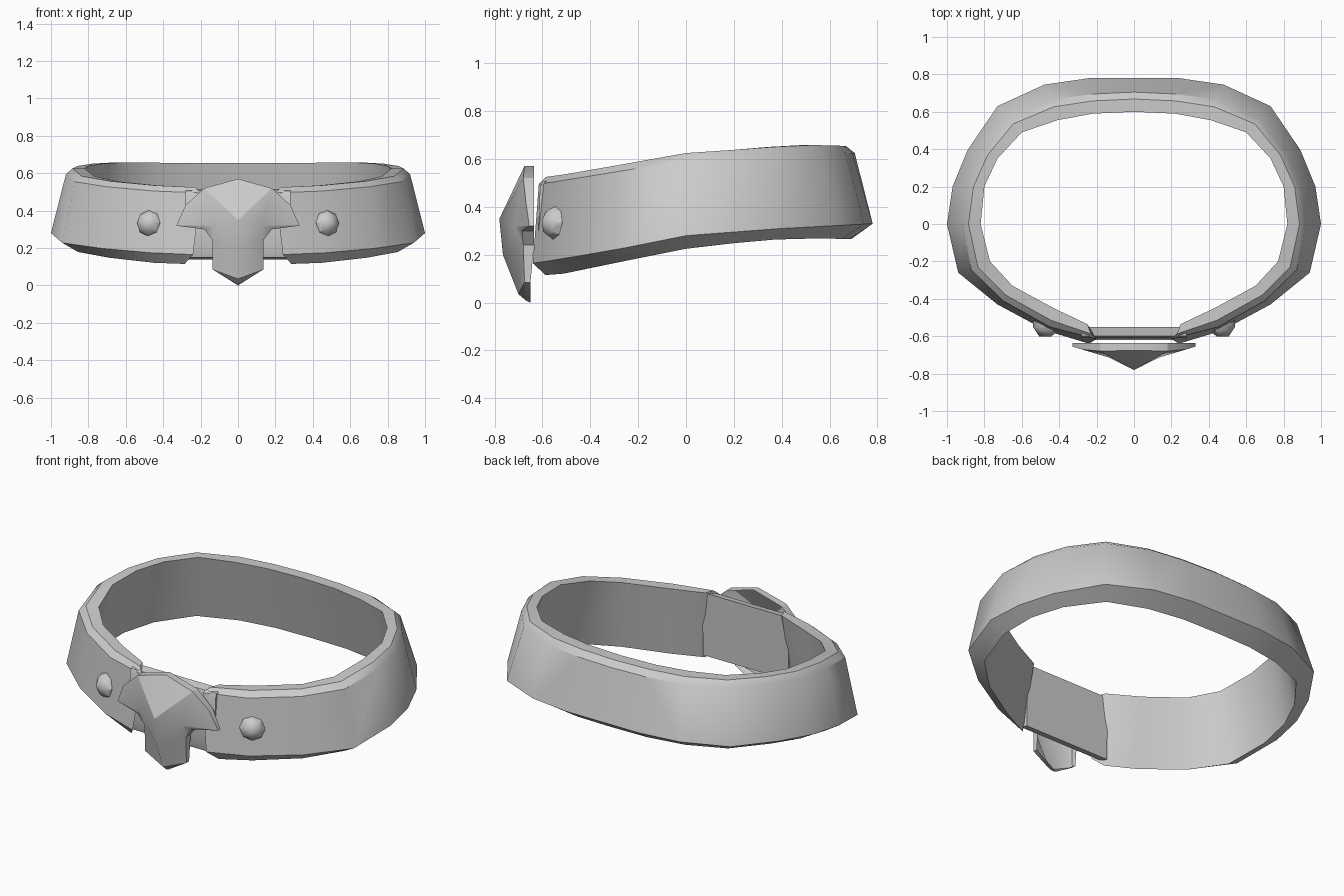
import bpy, bmesh
from mathutils import Vector

if "Cube" in bpy.data.objects:
    bpy.data.objects.remove(bpy.data.objects["Cube"])


def make(name, verts, faces, mirror=True, angle=30):
    bm = bmesh.new()
    vs = [bm.verts.new(v) for v in verts]
    for f in faces:
        bm.faces.new([vs[i] for i in f])
    bmesh.ops.recalc_face_normals(bm, faces=bm.faces)
    me = bpy.data.meshes.new(name)
    bm.to_mesh(me)
    bm.free()
    ob = bpy.data.objects.new(name, me)
    bpy.context.collection.objects.link(ob)
    bpy.ops.object.select_all(action='DESELECT')
    ob.select_set(True)
    bpy.context.view_layer.objects.active = ob
    bpy.ops.object.shade_smooth_by_angle(angle=angle * 3.14159 / 180)
    if mirror:
        m = ob.modifiers.new("Mirror", 'MIRROR')
        m.use_clip = True
    return ob


def interp(y, table):
    if y <= table[0][0]:
        return table[0][1]
    for (a, za), (b, zb) in zip(table, table[1:]):
        if y <= b:
            return za + (zb - za) * (y - a) / (b - a)
    return table[-1][1]


# Height of the rims along y
TOP = [(-.61, .525), (-.3, .575), (0, .625), (.3, .645), (.5, .66), (.7, .655)]
WIDE = [(-.63, .165), (-.3, .22), (0, .28), (.4, .31), (.78, .33)]
LOW = [(-.54, .115), (-.3, .165), (0, .225), (.3, .26), (.5, .27), (.7, .265)]

# Half outlines seen from the top, front to back
wide = [(.27, -.64), (.47, -.57), (.73, -.43), (.94, -.26), (1, 0), (.97, .2),
        (.89, .395), (.73, .63), (.48, .745), (.24, .78), (0, .78)]
upper = [(.25, -.615), (.45, -.55), (.70, -.41), (.87, -.245), (.92, 0), (.89, .2),
         (.81, .38), (.67, .56), (.44, .665), (.22, .695), (0, .705)]
inner = [(.25, -.535), (.43, -.45), (.65, -.33), (.77, -.2), (.82, 0), (.80, .2),
         (.73, .35), (.6, .49), (.41, .555), (.22, .59), (0, .6)]

# Belt band
verts = []
for w, u, n in zip(wide, upper, inner):
    w, u, n = Vector(w), Vector(u), Vector(n)
    low = w + (n - w) * .5
    lip = u + (n - u) * .35
    zt = interp(u.y, TOP)
    verts += [(*low, interp(low.y, LOW)), (*w, interp(w.y, WIDE)),
              (*u, zt - .03), (*lip, zt), (*n, zt)]
# shaped flap end
for i, x in enumerate((.285, .24, .20, .23, .25)):
    verts[i] = (x, *verts[i][1:])
count = len(wide)
faces = [(5 * i + j, 5 * i + (j + 1) % 5, 5 * i + 5 + (j + 1) % 5, 5 * i + 5 + j)
         for i in range(count - 1) for j in range(5)]
faces.append((0, 1, 2, 3, 4))
make("belt_band", verts, faces, angle=35)

# Recessed panel joining the flaps behind the buckle
prof = [(-.56, .14), (-.605, .15), (-.62, .20), (-.61, .48), (-.60, .505), (-.55, .515)]
n = len(prof)
verts = [(x, y, z) for x in (0, .28) for y, z in prof]
faces = [(j, (j + 1) % n, n + (j + 1) % n, n + j) for j in range(n)]
faces.append(tuple(range(n, 2 * n)))
make("front_panel", verts, faces)

# Hollow faceted buckle: outline, ridge points and back rim
outline = [(0, -.675, .57), (.18, -.68, .52), (.28, -.67, .43), (.33, -.655, .32),
           (.18, -.685, .30), (.135, -.68, .24), (.135, -.675, .085), (0, -.67, .01)]
ridge = [(0, -.78, .35), (0, -.765, .2), (0, -.70, .035), (.13, -.715, .32)]
P, Q, R, M = 8, 9, 10, 11
rim = [(x, -.635 if z > .1 else -.65, z - (.01 if z < .05 else 0)) for x, y, z in outline]
faces = [(0, 1, P), (1, M, P), (1, 2, M), (2, 3, M), (3, 4, M), (4, 5, M),
         (M, 5, Q, P), (5, 6, R, Q), (6, 7, R)]
faces += [(i, i + 1, 13 + i, 12 + i) for i in range(7)]
make("buckle", outline + ridge + rim, faces, angle=25)

# Pointed studs
bm = bmesh.new()
bmesh.ops.create_cone(bm, segments=8, radius1=.07, radius2=.055, depth=.03, cap_ends=True)
tip = [f for f in bm.faces if f.normal.z > .9]
bmesh.ops.poke(bm, faces=tip, offset=.03)
d = Vector((.46, -.88, .1)).normalized()
rot = d.to_track_quat('Z', 'Y').to_matrix().to_4x4()
bmesh.ops.transform(bm, matrix=rot, verts=bm.verts)
bmesh.ops.translate(bm, vec=(.485, -.562, .335), verts=bm.verts)
bm.verts.index_update()
verts = [v.co.copy() for v in bm.verts]
faces = [[v.index for v in f.verts] for f in bm.faces]
bm.free()
make("studs", verts, faces, angle=40)
